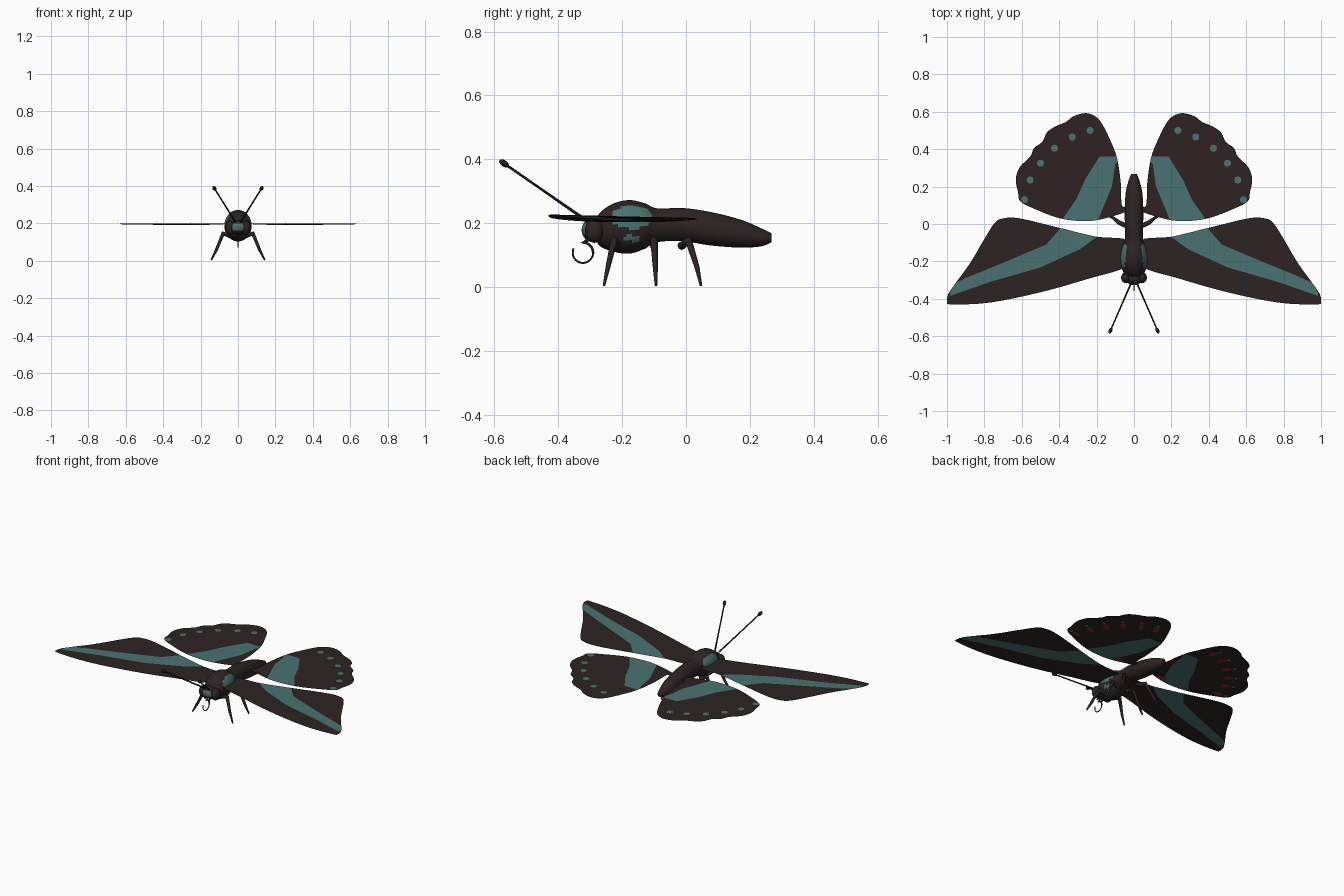
import bpy, bmesh, math
from mathutils import Vector
from mathutils.geometry import delaunay_2d_cdt

if "Cube" in bpy.data.objects:
    bpy.data.objects.remove(bpy.data.objects["Cube"])


def material(name, rgb):
    m = bpy.data.materials.new(name)
    m.diffuse_color = (*rgb, 1)
    m.use_nodes = True
    m.node_tree.nodes["Principled BSDF"].inputs["Base Color"].default_value = m.diffuse_color
    return m


BROWN = material("dark_brown", (0.027, 0.016, 0.016))
TEAL = material("teal", (0.068, 0.168, 0.166))
RED = material("crimson", (0.25, 0.02, 0.03))
BLACK = material("black", (0.012, 0.011, 0.012))


def spline(pts, steps, closed):
    """Catmull-Rom through the points."""
    pts = [Vector(p) for p in pts]
    n = len(pts)
    get = (lambda i: pts[i % n]) if closed else (lambda i: pts[max(0, min(n - 1, i))])
    out = []
    for i in range(n if closed else n - 1):
        a, b, c, d = (get(i + k) for k in (-1, 0, 1, 2))
        for s in range(steps):
            t = s / steps
            out.append(0.5 * (2 * b + (c - a) * t + (2 * a - 5 * b + 4 * c - d) * t ** 2
                              + (3 * b - a - 3 * c + d) * t ** 3))
    return out if closed else out + [pts[-1]]


def finish(bm, name, mats, smooth=True):
    me = bpy.data.meshes.new(name)
    bm.to_mesh(me)
    bm.free()
    for m in mats:
        me.materials.append(m)
    ob = bpy.data.objects.new(name, me)
    bpy.context.collection.objects.link(ob)
    for p in me.polygons:
        p.use_smooth = smooth
    return ob


def tube(name, pts, radii, mat, kind='POLY'):
    cu = bpy.data.curves.new(name, 'CURVE')
    cu.dimensions = '3D'
    cu.bevel_depth = 1.0
    cu.bevel_resolution = 2
    cu.use_fill_caps = True
    sp = cu.splines.new('POLY')
    sp.points.add(len(pts) - 1)
    for p, co, r in zip(sp.points, pts, radii):
        p.co = (*co, 1)
        p.radius = r
    sp.use_smooth = True
    cu.materials.append(mat)
    ob = bpy.data.objects.new(name, cu)
    bpy.context.collection.objects.link(ob)


def ball(name, loc, size, mats, rule=None, direction=None):
    bm = bmesh.new()
    bmesh.ops.create_uvsphere(bm, u_segments=24, v_segments=16, radius=1)
    bmesh.ops.scale(bm, vec=size, verts=bm.verts)
    if direction:
        rot = Vector(direction).to_track_quat('Z', 'Y').to_matrix()
        bmesh.ops.rotate(bm, matrix=rot, verts=bm.verts)
    bmesh.ops.translate(bm, vec=loc, verts=bm.verts)
    for f in bm.faces:
        if rule and rule(f.calc_center_median()):
            f.material_index = 1
    return finish(bm, name, mats)


def ellipse(x, y, r, stretch=1.0):
    """Spot whose long axis points to the wing root."""
    u = Vector((x, y)).normalized()
    v = Vector((-u.y, u.x))
    return [Vector((x, y)) + u * r * stretch * math.cos(a) + v * r * math.sin(a)
            for a in (k * math.pi / 7 for k in range(14))]


def wing(name, regions, height):
    """regions: (outline, material on top, material below); first is the wing itself."""
    verts, faces = [], []
    for outline, _, _ in regions:
        area = sum(a[0] * b[1] - b[0] * a[1] for a, b in zip(outline, outline[1:] + outline[:1]))
        loop = outline if area > 0 else outline[::-1]
        faces.append(list(range(len(verts), len(verts) + len(loop))))
        verts += [Vector(p[:2]) for p in loop]
    vs, _, tris, _, _, origins = delaunay_2d_cdt(verts, [], faces, 1, 1e-5)
    for side, label in ((1, "right"), (-1, "left")):
        bm = bmesh.new()
        for layer in (1, -1):
            bv = [bm.verts.new((v.x, v.y, layer * 0.001)) for v in vs]
            for tri, org in zip(tris, origins):
                if 0 not in org:
                    continue
                ids = [i for i in sorted(org) if regions[i][1 if layer > 0 else 2] is not None]
                loop = [bv[i] for i in tri]
                f = bm.faces.new(loop if layer * side > 0 else loop[::-1])
                f.material_index = regions[ids[-1]][1 if layer > 0 else 2]
        for k in range(1, 10):
            bmesh.ops.bisect_plane(bm, geom=bm.verts[:] + bm.edges[:] + bm.faces[:],
                                   plane_co=(k / 10, 0, 0), plane_no=(1, 0, 0))
        bmesh.ops.delete(bm, geom=[v for v in bm.verts if not v.link_faces], context='VERTS')
        for v in bm.verts:
            v.co.z += height(v.co.x, v.co.y)
            v.co.x *= side
        finish(bm, f"{label}_{name}", (BROWN, TEAL, RED), smooth=False)


# Forewings with a long diagonal band
fore = spline([(.03, -.09), (.2, -.068), (.4, -.02), (.61, .03), (.7, .03), (.745, .005),
               (.80, -.08), (.877, -.21), (.957, -.32), (.993, -.375), (1, -.415), (.975, -.43),
               (.77, -.42), (.5, -.365), (.235, -.29), (.03, -.22)], 4, True)
fore_band = [(.17, -.03), (.2, -.07), (.29, -.135), (.5, -.232), (.77, -.31), (.985, -.385),
             (.975, -.325), (.89, -.285), (.67, -.195), (.47, -.11), (.40, -.03), (.39, .02)]
wing("forewing", [(fore, 0, 0), (fore_band, 1, 1)], lambda x, y: .204 + .021 * x * x)

# Hindwings with scalloped margin, band, spots, and red marks beneath
hind = spline([(.03, .09), (.065, .1), (.07, .21), (.09, .35), (.13, .455), (.18, .55), (.225, .585),
               (.27, .592), (.325, .575), (.365, .545), (.42, .522), (.465, .49), (.49, .44),
               (.535, .405), (.555, .36), (.61, .305), (.632, .24), (.62, .17), (.607, .12), (.53, .08),
               (.395, .03), (.26, .015), (.155, .03), (.03, .07)], 4, True)
hind_band = [(.06, .36), (.185, .36), (.26, .24), (.31, .13), (.40, 0), (.2, 0),
             (.16, .1), (.118, .2), (.10, .32)]
spots = [(.235, .5), (.33, .465), (.425, .405), (.5, .325), (.555, .235), (.585, .13)]
regions = [(hind, 0, 0), (hind_band, 1, 1), (ellipse(.16, .045, .02, 2.2), None, 2)]
regions += [(ellipse(x * .92, y * .92, .018, 1.7), None, 2) for x, y in spots]
regions += [(ellipse(x, y, .019), 1, None) for x, y in spots]
regions += [(ellipse(x, y, .011), None, 1) for x, y in spots]
wing("hindwing", regions, lambda x, y: .2 - .012 * y)

# Thorax and abdomen lofted from (y, bottom, top, half width)
profile = [(-.285, .155, .2, .025), (-.27, .128, .232, .05), (-.23, .111, .26, .067),
           (-.178, .104, .272, .073), (-.13, .119, .262, .065), (-.09, .14, .246, .05),
           (-.01, .143, .247, .049), (.075, .13, .235, .05), (.17, .123, .211, .044),
           (.235, .127, .184, .028), (.268, .14, .168, .014)]
bm = bmesh.new()
SEG = 48
rings = []
for y, lo, hi, w in spline(profile, 6, False):
    rings.append([bm.verts.new((w * math.cos(a), y, (lo + hi) / 2 + (hi - lo) / 2 * math.sin(a)))
                  for a in (2 * math.pi * k / SEG for k in range(SEG))])
for a, b in zip(rings, rings[1:]):
    for k in range(SEG):
        j = (k + 1) % SEG
        f = bm.faces.new((a[k], a[j], b[j], b[k]))
        c = f.calc_center_median()
        upper = ((c.y + .17) / .065) ** 2 + ((c.z - .218) / .036) ** 2 < 1
        lower = ((c.y + .17) / .03) ** 2 + ((c.z - .152) / .01) ** 2 < 1
        f.material_index = int(upper or lower)
bm.faces.new(rings[0])
bm.faces.new(rings[-1][::-1])
bmesh.ops.recalc_face_normals(bm, faces=bm.faces)
finish(bm, "body", (BROWN, TEAL))

# Head with a pale brow patch
ball("head", (0, -.29, .178), (.045, .037, .038), (BROWN, TEAL),
     lambda c: c.y < -.312 and .165 < c.z < .2 and abs(c.x) < .03)

# Coiled tongue
coil = [(0, -.323 + .032 * math.cos(a), .107 + .032 * math.sin(a))
        for a in (math.radians(95 - 12 * k) for k in range(26))]
tube("tongue", [(0, -.305, .15)] + coil, [.004] * 10 + [.003] * 17, BLACK)

leg_paths = {"front": (-.21, -.225, -.245, -.257), "middle": (-.1, -.1, -.096, -.094),
             "hind": (-.015, .008, .035, .047)}
for s, label in ((1, "right"), (-1, "left")):
    ball(f"{label}_eye", (s * .042, -.287, .175), (.027, .03, .037), (BROWN,))
    # Feeler and its club
    base, tip = Vector((s * .015, -.315, .21)), Vector((s * .126, -.57, .387))
    tube(f"{label}_antenna", [base, base.lerp(tip, .5), tip], [.005, .004, .004], BLACK)
    ball(f"{label}_antenna_club", tip, (.01, .01, .018), (BLACK,), direction=tip - base)
    # Mouth palp
    tube(f"{label}_palp", [(s * .018, -.3, .155), (s * .016, -.315, .142)], [.009, .004], BROWN)
    # Jointed legs
    for part, ys in leg_paths.items():
        xs, zs = (.03, .08, .115, .143), (.128, .146, .06, .004)
        tube(f"{label}_{part}_leg", [(s * x, y, z) for x, y, z in zip(xs, ys, zs)],
             [.013, .012, .008, .004], BROWN)
